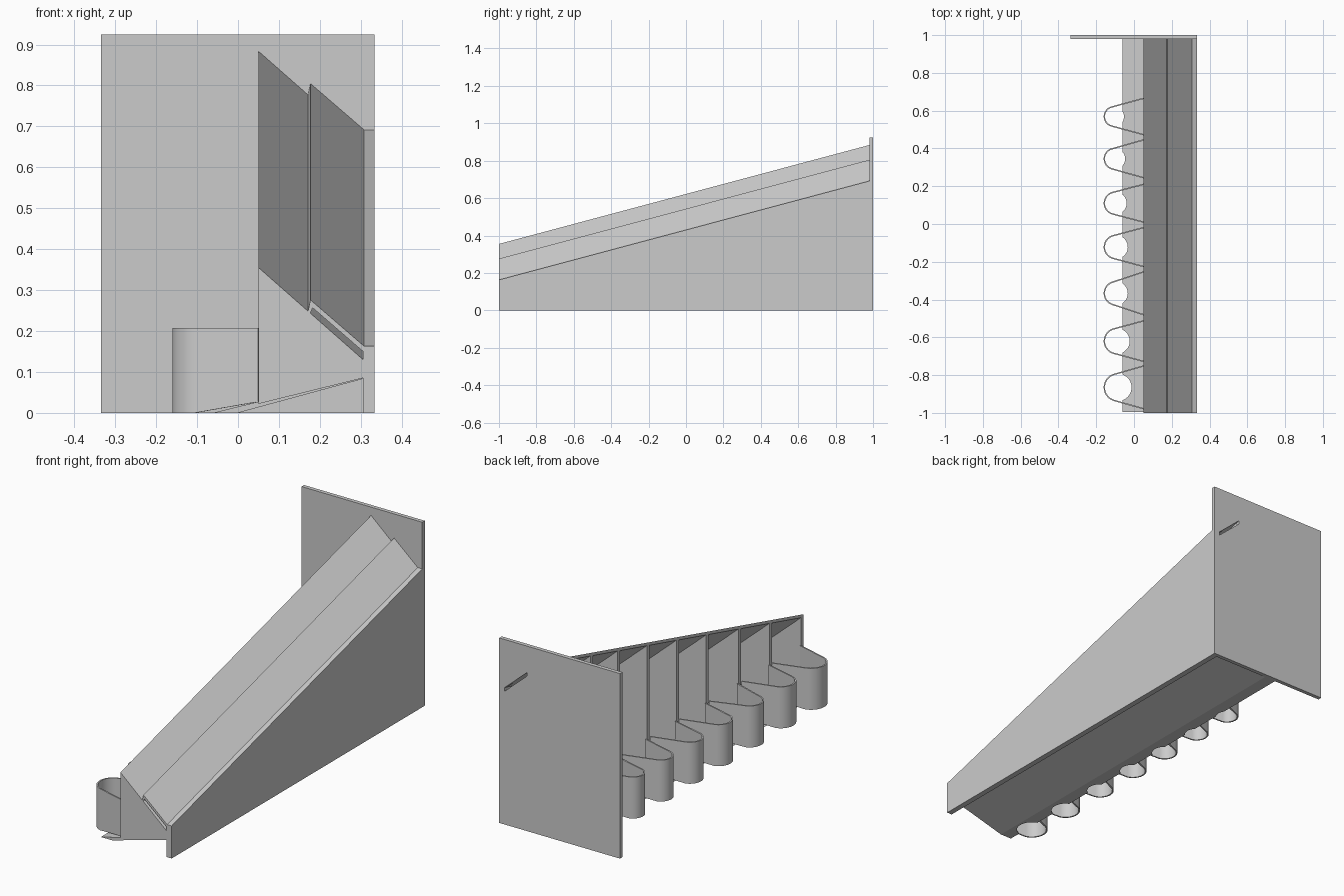
import bpy, bmesh, math

cube = bpy.data.objects.get("Cube")
if cube:
    bpy.data.objects.remove(cube, do_unlink=True)

GREY = (0.6, 0.6, 0.6, 1)
mat = bpy.data.materials.new("light grey")
mat.use_nodes = True
mat.diffuse_color = GREY
mat.node_tree.nodes["Principled BSDF"].inputs["Base Color"].default_value = GREY

RISE = 0.267          # climb of the ramp per unit of depth
FRONT, BACK = -1.0, 0.98
MOUTH = 0.05          # open edge of the compartments
INNER = 0.305         # inner face of the side wall


def finish(name, bm):
    bmesh.ops.recalc_face_normals(bm, faces=bm.faces)
    me = bpy.data.meshes.new(name)
    bm.to_mesh(me)
    bm.free()
    me.materials.append(mat)
    ob = bpy.data.objects.new(name, me)
    bpy.context.collection.objects.link(ob)
    return ob


def loft(name, section, y0, y1):
    """Extrude an (x, z, climbs) section along y; climbing points follow the ramp."""
    bm = bmesh.new()
    rings = [[bm.verts.new((x, y, z + RISE * (y + 1) * climbs)) for x, z, climbs in section]
             for y in (y0, y1)]
    a, b = rings
    bm.faces.new(a)
    bm.faces.new(b)
    for i in range(len(a)):
        j = (i + 1) % len(a)
        bm.faces.new((a[i], a[j], b[j], b[i]))
    return finish(name, bm)


def cut(target, cutter):
    mod = target.modifiers.new("cut", "BOOLEAN")
    mod.operation = "DIFFERENCE"
    mod.solver = "EXACT"
    mod.object = cutter
    bpy.context.view_layer.objects.active = target
    bpy.ops.object.modifier_apply(modifier=mod.name)
    bpy.data.objects.remove(cutter, do_unlink=True)


def board_z(x):
    return 0.355 - 0.88 * (x - MOUTH)


def floor_z(x):
    return max(0.0, 0.2466 * (x + 0.06))


# Back plate with the feed slot
plate = loft("back_plate", [(-0.335, 0, 0), (0.333, 0, 0), (0.333, 0.925, 0), (-0.335, 0.925, 0)],
             BACK, 1.0)
slot = loft("slot_cutter", [(0.18, board_z(0.18), 1), (0.303, board_z(0.303), 1),
                            (0.303, board_z(0.303) + 0.018, 1), (0.18, board_z(0.18) + 0.018, 1)],
            0.95, 1.05)
cut(plate, slot)

# Side wall
loft("side_wall", [(INNER, 0, 0), (0.333, 0, 0), (0.333, 0.163, 1), (INNER, 0.163, 1)], FRONT, BACK)

# Sloping ramp board and the cover over its lower half
loft("ramp_board", [(MOUTH, board_z(MOUTH), 1), (INNER, board_z(INNER), 1),
                    (INNER, board_z(INNER) - 0.015, 1), (MOUTH, board_z(MOUTH) - 0.015, 1)],
     FRONT, BACK)
loft("channel_cover", [(0.171, 0.248, 1), (0.177, 0.276, 1), (0.308, 0.163, 1),
                       (0.308, 0.148, 1), (0.182, 0.257, 1), (0.177, 0.243, 1)], FRONT, BACK)

# Sloping floor
tray = loft("sloping_floor", [(-0.062, 0, 0), (0, 0, 0), (INNER, 0.083, 0), (INNER, 0.09, 0)],
            -0.995, BACK)

# Dividers between compartments
for i, y in enumerate((-0.99, -0.74, -0.495, -0.24, -0.005, 0.228, 0.46, 0.674)):
    top = 0.345
    loft(f"divider_{i + 1}", [(MOUTH, floor_z(MOUTH) - 0.005, 0), (INNER, floor_z(INNER) - 0.005, 0),
                              (INNER, board_z(INNER) - 0.01, 1), (MOUTH, top, 1)],
         y - 0.01, y + 0.01)

# Catch tubes: (y centre, radius, half width of the mouth)
TUBES = [(-0.865, 0.072, 0.113), (-0.62, 0.067, 0.107), (-0.367, 0.062, 0.113),
         (-0.122, 0.062, 0.103), (0.11, 0.059, 0.1), (0.345, 0.055, 0.1), (0.569, 0.052, 0.096)]
for i, (cy, r, half) in enumerate(TUBES):
    cx = -0.157 + r

    # Bite taken out of the floor
    bm = bmesh.new()
    bmesh.ops.create_cone(bm, cap_ends=True, segments=48, radius1=r, radius2=r, depth=0.4)
    bmesh.ops.translate(bm, verts=bm.verts, vec=(cx, cy, 0))
    cut(tray, finish("bite_cutter", bm))

    # Wall runs from the mouth, round the tangent arc and back
    dx = MOUTH - cx
    start = math.atan2(half, dx) + math.acos(r / math.hypot(dx, half))
    steps = 32
    path = [(MOUTH, cy + half, floor_z(MOUTH))]
    for k in range(steps + 1):
        a = start + (2 * math.pi - 2 * start) * k / steps
        path.append((cx + r * math.cos(a), cy + r * math.sin(a), 0))
    path.append((MOUTH, cy - half, floor_z(MOUTH)))

    bm = bmesh.new()
    low = [bm.verts.new(p) for p in path]
    high = [bm.verts.new((x, y, 0.207)) for x, y, z in path]
    for k in range(len(path) - 1):
        bm.faces.new((low[k], low[k + 1], high[k + 1], high[k]))
    tube = finish(f"catch_tube_{i + 1}", bm)
    solid = tube.modifiers.new("thickness", "SOLIDIFY")
    solid.thickness = 0.007
    solid.offset = 0
    bpy.ops.object.select_all(action="DESELECT")
    tube.select_set(True)
    bpy.context.view_layer.objects.active = tube
    bpy.ops.object.modifier_apply(modifier=solid.name)
    bpy.ops.object.shade_smooth_by_angle(angle=math.radians(35))
